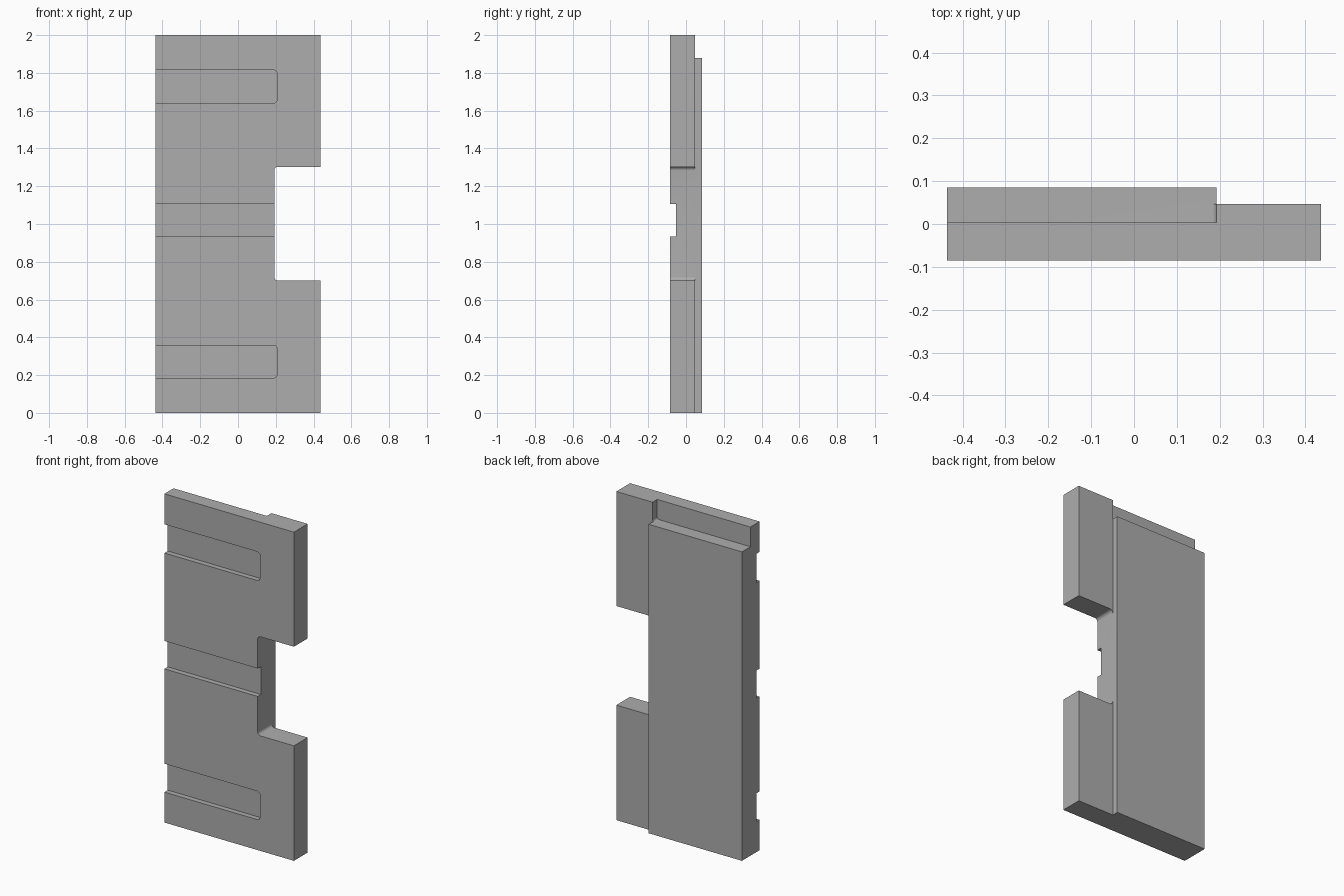
import bpy, bmesh, math
from mathutils import Vector

cube = bpy.data.objects.get("Cube")
if cube:
    bpy.data.objects.remove(cube, do_unlink=True)

grey = bpy.data.materials.new("plain grey")
grey.use_nodes = True
GREY = (0.42, 0.42, 0.42, 1)
grey.diffuse_color = GREY
grey.node_tree.nodes["Principled BSDF"].inputs["Base Color"].default_value = GREY


def rounded(points, segments=6):
    """Outline in x, z; a third value on a point rounds that corner."""
    out = []
    for i, p in enumerate(points):
        c = Vector(p[:2])
        if len(p) == 2:
            out.append(c)
            continue
        r = p[2]
        a = (Vector(points[i - 1][:2]) - c).normalized()
        b = (Vector(points[(i + 1) % len(points)][:2]) - c).normalized()
        centre = c + (a + b) * r
        for k in range(segments + 1):
            t = math.pi / 2 * k / segments
            out.append(centre - b * r * math.cos(t) - a * r * math.sin(t))
    return out


def prism(name, points, y0, y1):
    """Extrude an x, z outline from y0 to y1."""
    bm = bmesh.new()
    face = bm.faces.new([bm.verts.new((p.x, y0, p.y)) for p in rounded(points)])
    ext = bmesh.ops.extrude_face_region(bm, geom=[face])
    moved = [v for v in ext["geom"] if isinstance(v, bmesh.types.BMVert)]
    bmesh.ops.translate(bm, verts=moved, vec=(0, y1 - y0, 0))
    bmesh.ops.recalc_face_normals(bm, faces=bm.faces)
    mesh = bpy.data.meshes.new(name)
    bm.to_mesh(mesh)
    bm.free()
    mesh.materials.append(grey)
    ob = bpy.data.objects.new(name, mesh)
    bpy.context.collection.objects.link(ob)
    return ob


def carve(body, cutter):
    """Subtract the cutter and remove it."""
    cutter.hide_render = True
    mod = body.modifiers.new("cut", "BOOLEAN")
    mod.operation = "DIFFERENCE"
    mod.solver = "EXACT"
    mod.object = cutter
    bpy.context.view_layer.objects.active = body
    bpy.ops.object.modifier_apply(modifier=mod.name)
    bpy.data.objects.remove(cutter, do_unlink=True)


L, R, STEP = -0.436, 0.436, 0.192      # side edges and inner step
FRONT, BACK = -0.085, 0.085
OUT = 0.7                              # cutters overshoot to here

# Panel with the side cutout
panel = prism("panel", [(L, 0), (R, 0), (R, 0.70), (STEP, 0.70, 0.02),
                        (STEP, 1.303, 0.02), (R, 1.303), (R, 2), (L, 2)],
              FRONT, BACK)

# Back step, leaving a raised pad
carve(panel, prism("step_cutter", [(STEP, -0.2), (OUT, -0.2), (OUT, 2.2),
                                   (-OUT, 2.2), (-OUT, 1.88), (STEP, 1.88)],
                   0.047, 0.2))

# Lap recess along the top of the back
carve(panel, prism("recess_cutter", [(-OUT, 1.88), (STEP, 1.88, 0.013),
                                     (STEP, 2.2), (-OUT, 2.2)], 0.003, 0.1))

# Front grooves: two closed round-cornered ones
for z0, z1 in ((0.185, 0.358), (1.64, 1.815)):
    carve(panel, prism("groove_cutter", [(-OUT, z0), (0.207, z0, 0.02),
                                         (0.207, z1, 0.02), (-OUT, z1)],
                       -0.2, -0.053))
# and one running through to the cutout
carve(panel, prism("groove_cutter", [(-OUT, 0.935), (0.3, 0.935),
                                     (0.3, 1.105), (-OUT, 1.105)],
                   -0.2, -0.053))

# Smooth fillets, sharp edges
bpy.ops.object.select_all(action="DESELECT")
panel.select_set(True)
bpy.context.view_layer.objects.active = panel
bpy.ops.object.shade_smooth_by_angle(angle=math.radians(30))
